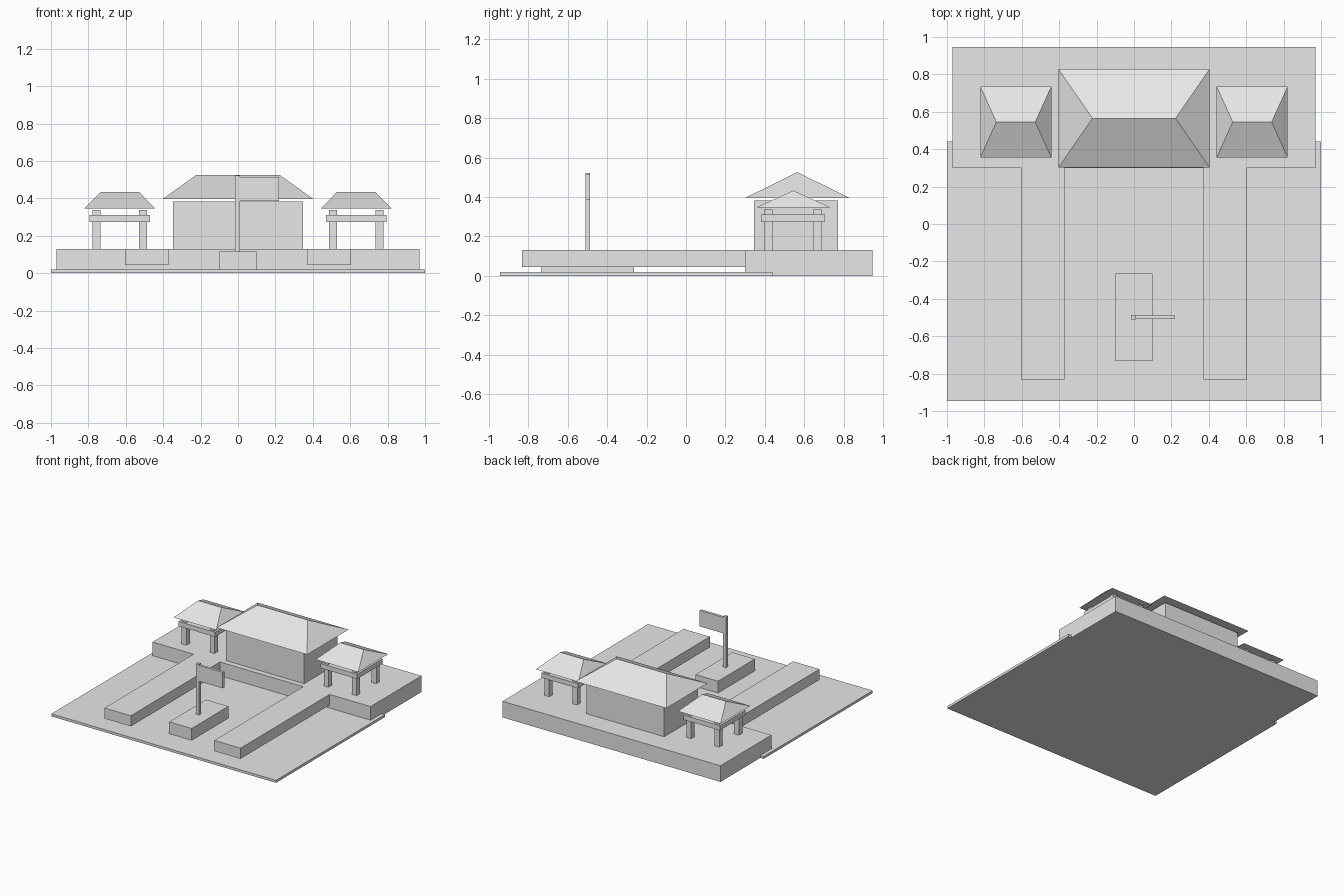
import bpy

default = bpy.data.objects.get("Cube")
if default:
    bpy.data.objects.remove(default, do_unlink=True)

# Single flat colour
stone = bpy.data.materials.new("light_grey")
stone.use_nodes = True
GREY = (0.8, 0.8, 0.8, 1)
stone.diffuse_color = GREY
stone.node_tree.nodes["Principled BSDF"].inputs["Base Color"].default_value = GREY


def add_mesh(name, verts, faces):
    mesh = bpy.data.meshes.new(name)
    mesh.from_pydata(verts, [], faces)
    mesh.materials.append(stone)
    obj = bpy.data.objects.new(name, mesh)
    bpy.context.collection.objects.link(obj)
    return obj


def box(name, x, y, z):
    """Box from its (low, high) range on each axis."""
    verts = [(a, b, c) for c in z for b in y for a in x]
    faces = [(0, 2, 3, 1), (4, 5, 7, 6), (0, 1, 5, 4),
             (1, 3, 7, 5), (3, 2, 6, 7), (2, 0, 4, 6)]
    return add_mesh(name, verts, faces)


def hip_roof(name, cx, cy, half_x, half_y, half_ridge, z):
    """Closed hipped roof with its ridge along x."""
    base, top = z
    verts = [(cx - half_x, cy - half_y, base), (cx + half_x, cy - half_y, base),
             (cx + half_x, cy + half_y, base), (cx - half_x, cy + half_y, base),
             (cx - half_ridge, cy, top), (cx + half_ridge, cy, top)]
    faces = [(3, 2, 1, 0), (0, 1, 5, 4), (1, 2, 5), (2, 3, 4, 5), (3, 0, 4)]
    return add_mesh(name, verts, faces)


# Ground and raised terrace
box("ground_plate", (-1, 1), (-0.945, 0.44), (0, 0.02))
box("terrace", (-0.97, 0.97), (0.30, 0.947), (0, 0.13))

# Main hall
box("hall_walls", (-0.347, 0.347), (0.345, 0.772), (0.13, 0.383))
hip_roof("hall_roof", 0, 0.565, 0.404, 0.263, 0.222, (0.396, 0.526))

# Flag on its pedestal
box("pedestal", (-0.1, 0.1), (-0.732, -0.264), (0.02, 0.115))
box("flag_pole", (-0.015, 0.011), (-0.511, -0.486), (0.115, 0.523))
box("flag", (0.011, 0.22), (-0.509, -0.488), (0.385, 0.513))

# Mirrored walkways and pavilions
for side, sign in (("left", 1), ("right", -1)):
    walk = sorted((sign * 0.371, sign * 0.605))
    box(side + "_walkway", walk, (-0.832, 0.30), (0.044, 0.13))

    cx, cy = sign * 0.632, 0.542
    for end, dx in (("outer", sign), ("inner", -sign)):
        for row, dy in (("front", -1), ("back", 1)):
            px, py = cx + dx * 0.125, cy + dy * 0.125
            box(f"{side}_{row}_{end}_post", (px - 0.021, px + 0.021),
                (py - 0.021, py + 0.021), (0.13, 0.337))
    box(side + "_pavilion_deck", (cx - 0.162, cx + 0.162),
        (cy - 0.162, cy + 0.162), (0.274, 0.312))
    hip_roof(side + "_pavilion_roof", cx, cy + 0.003, 0.19, 0.19, 0.104,
             (0.346, 0.433))
